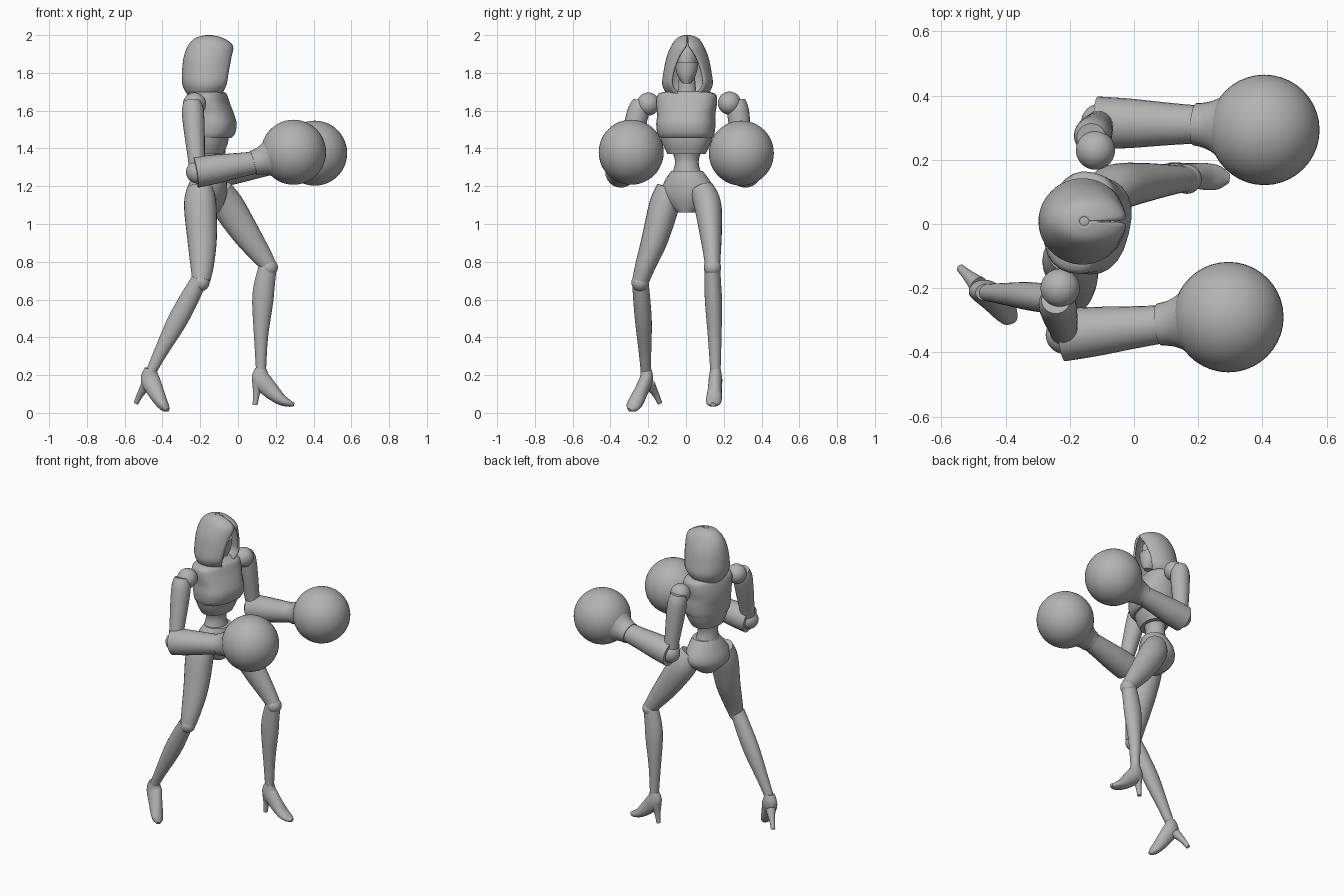
import bpy
import bmesh
from math import sin, cos, pi, asin, radians, copysign
from mathutils import Vector

if "Cube" in bpy.data.objects:
    bpy.data.objects.remove(bpy.data.objects["Cube"], do_unlink=True)

grey = bpy.data.materials.new("plain grey")
grey.use_nodes = True
colour = (0.45, 0.45, 0.45, 1)
grey.diffuse_color = colour
grey.node_tree.nodes["Principled BSDF"].inputs["Base Color"].default_value = colour

SIDES = 24


def finish(name, bm, angle=40):
    """Turn a bmesh into a shaded, coloured object."""
    bmesh.ops.recalc_face_normals(bm, faces=bm.faces)
    mesh = bpy.data.meshes.new(name)
    bm.to_mesh(mesh)
    bm.free()
    mesh.materials.append(grey)
    obj = bpy.data.objects.new(name, mesh)
    bpy.context.collection.objects.link(obj)
    bpy.ops.object.select_all(action="DESELECT")
    obj.select_set(True)
    bpy.context.view_layer.objects.active = obj
    bpy.ops.object.shade_smooth_by_angle(angle=radians(angle))
    return obj


def refine(rows, steps=4):
    """Smoothly interpolate rows of numbers along a part."""
    out = []
    for i in range(len(rows) - 1):
        a, b, c, d = (rows[max(0, min(len(rows) - 1, i + k))] for k in (-1, 0, 1, 2))
        for s in range(steps):
            t = s / steps
            out.append([q + t / 2 * (r - p + t * (2 * p - 5 * q + 4 * r - s4 + t * (3 * (q - r) + s4 - p)))
                        for p, q, r, s4 in zip(a, b, c, d)])
    return out + [list(rows[-1])]


def skin(name, rings, closed=True, angle=40):
    """Bridge rings of points into a surface."""
    bm = bmesh.new()
    loops = [[bm.verts.new(p) for p in ring] for ring in rings]
    count = len(loops[0])
    for low, high in zip(loops, loops[1:]):
        for i in range(count if closed else count - 1):
            j = (i + 1) % count
            bm.faces.new((low[i], low[j], high[j], high[i]))
    if closed:
        bm.faces.new(loops[0])
        bm.faces.new(loops[-1])
    return finish(name, bm, angle)


def tube(name, rows, steps=4):
    """Limb along a path: rows of x, y, z, sideways radius, other radius."""
    rows = refine(rows, steps)
    points = [Vector(r[:3]) for r in rows]
    rings = []
    for i, row in enumerate(rows):
        tangent = (points[min(i + 1, len(rows) - 1)] - points[max(i - 1, 0)]).normalized()
        other = tangent.cross(Vector((0, 1, 0))).normalized()
        side = other.cross(tangent)
        rings.append([points[i] + side * row[3] * cos(a) + other * row[4] * sin(a)
                      for a in (2 * pi * k / SIDES for k in range(SIDES))])
    return skin(name, rings)


def body(name, centre, yaw, rows, power=0.85, steps=4):
    """Level slices: rows of height, back, front, half width."""
    fx, fy = cos(radians(yaw)), sin(radians(yaw))
    rings = []
    for z, back, front, width in refine(rows, steps):
        ring = []
        for k in range(SIDES):
            a = 2 * pi * k / SIDES
            c, s = (copysign(abs(v) ** power, v) for v in (cos(a), sin(a)))
            u = (front + back) / 2 + (front - back) / 2 * c
            v = width * s
            ring.append((centre[0] + u * fx - v * fy, centre[1] + u * fy + v * fx, z))
        rings.append(ring)
    return skin(name, rings)


def ball(name, centre, radius, scale=(1, 1, 1)):
    bm = bmesh.new()
    bmesh.ops.create_uvsphere(bm, u_segments=40, v_segments=24, radius=radius)
    for v in bm.verts:
        v.co = Vector(centre) + Vector(p * q for p, q in zip(v.co, scale))
    return finish(name, bm)


# Hood: open shell wrapped around the head
hood_rings = []
for z, back, front, width, gap in refine([
        (2.0, -.17, -.14, .015, .001), (1.985, -.225, -.08, .055, .002),
        (1.945, -.265, -.027, .085, .008), (1.88, -.288, -.035, .112, .05),
        (1.80, -.297, -.05, .128, .08), (1.74, -.295, -.06, .134, .085),
        (1.695, -.275, -.08, .115, .06), (1.665, -.25, -.09, .09, .01)]):
    sweep = pi - asin(min(1, max(.001, gap) / width))
    depth = (front - back) / (1 - cos(sweep))
    hood_rings.append([(back + depth - depth * cos(t), .008 + width * sin(t), z)
                       for t in (sweep * (k / 16 - 1) for k in range(33))])
hood = skin("hood", hood_rings, closed=False, angle=60)
shell = hood.modifiers.new("thickness", "SOLIDIFY")
shell.thickness = .012
shell.offset = -1
ball("hood_crown", (-.155, .008, 1.99), .02, (1, 1, .45))

# Head, face mask and neck
body("head", (-.15, .006), -5, [(1.75, 0, .06, .025), (1.79, -.07, .075, .045),
     (1.86, -.09, .08, .06), (1.92, -.08, .07, .055), (1.955, -.03, .03, .025)], 1)
body("face_mask", (-.15, .006), -5, [(1.745, .01, .07, .022), (1.79, -.02, .086, .05),
     (1.855, -.02, .09, .064)], 1)
body("neck", (-.165, .005), -10, [(1.64, -.07, .06, .07), (1.70, -.045, .045, .05),
     (1.82, -.04, .04, .04)], 1)

# Torso
torso = (-.165, .005)
body("chest", torso, -14, [(1.705, -.06, .075, .07), (1.69, -.09, .095, .15),
     (1.64, -.105, .115, .16), (1.58, -.11, .14, .152), (1.53, -.105, .153, .155),
     (1.48, -.10, .145, .15), (1.455, -.095, .125, .14)], .8)
body("rib_cage", torso, -14, [(1.47, -.095, .115, .14), (1.42, -.085, .105, .125),
     (1.37, -.07, .085, .1)])
body("waist", torso, -16, [(1.40, -.06, .075, .085), (1.34, -.055, .06, .064),
     (1.29, -.06, .065, .07), (1.24, -.07, .075, .095)], 1)
body("pelvis", (-.15, .005), -20, [(1.28, -.075, .075, .085), (1.23, -.10, .085, .122),
     (1.17, -.12, .085, .15), (1.12, -.115, .075, .13), (1.06, -.06, .05, .05)], 1)

# Arms with round gloves
arms = {
    "trailing": dict(shoulder=(-.23, -.20, 1.635), elbow=(-.215, -.345, 1.275),
                     wrist=(.09, -.312, 1.325), glove=(.294, -.29, 1.38), out=-1),
    "leading": dict(shoulder=(-.12, .23, 1.64), elbow=(-.105, .315, 1.275),
                    wrist=(.2, .31, 1.325), glove=(.406, .293, 1.375), out=1),
}
for side, arm in arms.items():
    shoulder, elbow, wrist, glove = (Vector(arm[k]) for k in ("shoulder", "elbow", "wrist", "glove"))
    ball(side + "_shoulder", shoulder, .061)
    top = shoulder + Vector((-.012, .04 * arm["out"], 0))
    tube(side + "_upper_arm", [(*top.lerp(elbow, t), r, r) for t, r in
                               ((-.04, .045), (.1, .058), (.4, .055), (.8, .045), (1, .045))])
    ball(side + "_elbow", elbow, .06)
    tube(side + "_forearm", [(*elbow.lerp(wrist, t), r, r) for t, r in
                             ((-.03, .082), (.3, .077), (.7, .066), (1.05, .058))])
    tube(side + "_glove_cuff", [(*wrist.lerp(glove, t), r, r) for t, r in
                                ((-.05, .066), (.12, .072), (.3, .09), (.48, .122), (.62, .15))])
    ball(side + "_glove", glove, .172)

# Trailing leg
tube("trailing_thigh", [(-.20, -.085, 1.19, .07, .07), (-.2, -.115, 1.1, .08, .086),
     (-.19, -.165, .92, .07, .078), (-.19, -.215, .78, .054, .062), (-.195, -.24, .70, .045, .048)])
ball("trailing_knee", (-.197, -.243, .69), .046)
tube("trailing_shin", [(-.205, -.243, .705, .043, .042), (-.255, -.235, .61, .045, .05),
     (-.325, -.225, .48, .044, .052), (-.41, -.217, .32, .033, .036), (-.462, -.213, .215, .026, .027)])

# Leading leg
tube("leading_thigh", [(-.10, .085, 1.18, .065, .07), (-.055, .115, 1.1, .072, .085),
     (.035, .13, .96, .06, .075), (.12, .138, .84, .046, .056), (.165, .14, .775, .04, .042)])
ball("leading_knee", (.165, .14, .77), .046)
tube("leading_shin", [(.16, .14, .785, .04, .046), (.14, .142, .68, .044, .055),
     (.13, .146, .58, .045, .055), (.122, .152, .4, .036, .037), (.122, .156, .215, .027, .026)])

# Heeled shoes: rows of distance ahead of the ankle, height, half width, half depth
shoes = {
    "trailing": dict(ankle=(-.462, -.213), ahead=(.72, -.69), heel=((-.03, .15, .03), (-.075, .1, .018), (-.108, .052, .013)),
                     foot=((0, .235, .027, .032), (-.005, .18, .036, .05), (.035, .115, .037, .044),
                           (.075, .06, .04, .034), (.105, .03, .034, .024), (.125, .015, .012, .01))),
    "leading": dict(ankle=(.122, .156), ahead=(.996, -.08), heel=((-.015, .16, .032), (-.025, .1, .018), (-.032, .042, .013)),
                    foot=((0, .235, .027, .03), (0, .18, .036, .05), (.045, .125, .037, .045),
                          (.10, .075, .042, .032), (.145, .052, .036, .02), (.175, .044, .014, .01))),
}
for side, shoe in shoes.items():
    (ax, ay), (dx, dy) = shoe["ankle"], shoe["ahead"]
    tube(side + "_shoe", [(ax + d * dx, ay + d * dy, z, w, h) for d, z, w, h in shoe["foot"]])
    tube(side + "_heel", [(ax + d * dx, ay + d * dy, z, r, r) for d, z, r in shoe["heel"]])
